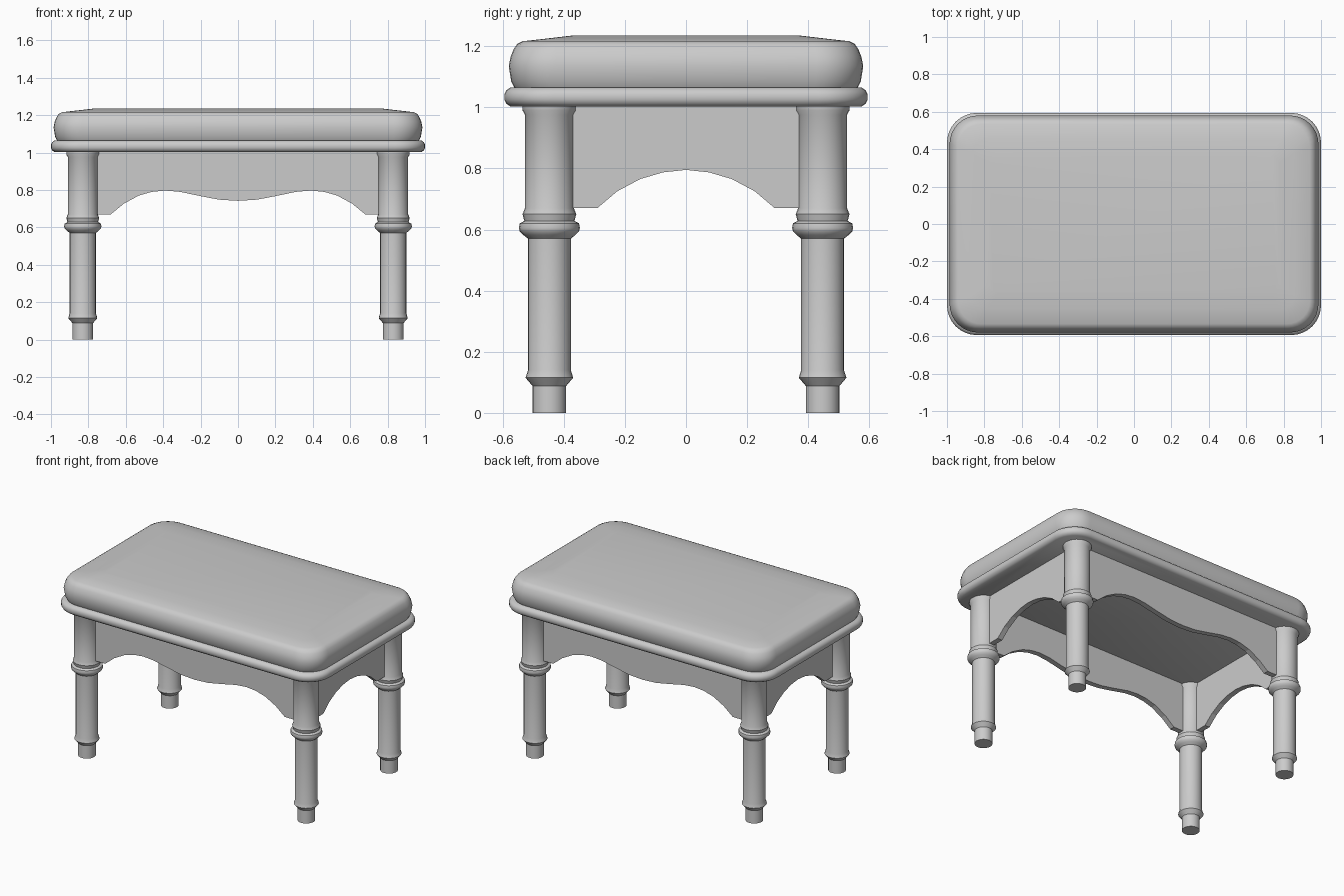
import bpy, bmesh, math
from mathutils import Matrix

cube = bpy.data.objects.get("Cube")
if cube:
    bpy.data.objects.remove(cube)

grey = bpy.data.materials.new("plain grey")
grey.use_nodes = True
colour = (0.6, 0.6, 0.6, 1)
grey.diffuse_color = colour
grey.node_tree.nodes["Principled BSDF"].inputs["Base Color"].default_value = colour

LEG_X, LEG_Y = 0.83, 0.447


def finish(name, bm, angle=None):
    bmesh.ops.recalc_face_normals(bm, faces=bm.faces)
    mesh = bpy.data.meshes.new(name)
    bm.to_mesh(mesh)
    bm.free()
    mesh.materials.append(grey)
    ob = bpy.data.objects.new(name, mesh)
    bpy.context.collection.objects.link(ob)
    if angle:
        bpy.ops.object.select_all(action="DESELECT")
        ob.select_set(True)
        bpy.context.view_layer.objects.active = ob
        bpy.ops.object.shade_smooth_by_angle(angle=math.radians(angle))
    return ob


def skin(bm, rings):
    """Join rings of points with quads and cap both ends."""
    loops = [[bm.verts.new(p) for p in ring] for ring in rings]
    for a, b in zip(loops, loops[1:]):
        for i in range(len(a)):
            j = (i + 1) % len(a)
            bm.faces.new((a[i], a[j], b[j], b[i]))
    bm.faces.new(loops[0][::-1])
    bm.faces.new(loops[-1])


def rounded_ring(half_x, half_y, radius, z, steps=8):
    pts = []
    for k, (sx, sy) in enumerate([(1, 1), (-1, 1), (-1, -1), (1, -1)]):
        for s in range(steps + 1):
            a = math.pi / 2 * (k + s / steps)
            pts.append((sx * (half_x - radius) + radius * math.cos(a),
                        sy * (half_y - radius) + radius * math.sin(a), z))
    return pts


def rounded_slab(name, profile, angle):
    """Profile is a list of (inset, height) around a rounded rectangle."""
    bm = bmesh.new()
    skin(bm, [rounded_ring(1 - d, 0.594 - d, max(0.16 - d * 0.6, 0.05), z)
              for d, z in profile])
    return finish(name, bm, angle)


# Seat board with a rounded rim
rounded_slab("seat_board", [(0.02, 1.002), (0.006, 1.012), (0, 1.025), (0, 1.043),
                            (0.006, 1.055), (0.02, 1.065)], 50)

# Padded cushion, slightly crowned
rounded_slab("cushion", [(0.032, 1.065), (0.022, 1.085), (0.014, 1.135), (0.02, 1.165),
                         (0.03, 1.19), (0.042, 1.207), (0.06, 1.216),
                         (0.14, 1.225), (0.225, 1.235)], 50)

# Turned legs
LEG = [(0.055, 0), (0.055, 0.088), (0.078, 0.115), (0.070, 0.14), (0.070, 0.57),
       (0.085, 0.582), (0.097, 0.594), (0.1, 0.605), (0.097, 0.62), (0.082, 0.628),
       (0.088, 0.65), (0.08, 0.67), (0.08, 0.975), (0.088, 0.99), (0.088, 1.004)]
for x, side in ((1, "left"), (-1, "right")):
    for y, end in ((-1, "front"), (1, "back")):
        bm = bmesh.new()
        skin(bm, [[(x * LEG_X + r * math.cos(t * math.tau / 24),
                    y * LEG_Y + r * math.sin(t * math.tau / 24), z)
                   for t in range(24)] for r, z in LEG])
        finish(f"{end}_{side}_leg", bm, 35)


# Scalloped aprons between the legs
def apron(name, half_edge, half_length, matrix):
    lower = half_edge + [(-x, z) for x, z in half_edge[-2::-1]]
    outline = [(half_length, 1.004)] + lower + [(-half_length, 1.004)]
    bm = bmesh.new()
    skin(bm, [[(x, y, z) for x, z in outline] for y in (-0.018, 0.018)])
    bm.transform(matrix)
    finish(name, bm)


LONG = [(0.8, 0.67), (0.68, 0.67), (0.61, 0.727), (0.53, 0.77), (0.46, 0.79),
        (0.39, 0.797), (0.31, 0.79), (0.2, 0.767), (0.1, 0.748), (0, 0.742)]
SHORT = [(0.42, 0.67), (0.29, 0.67), (0.225, 0.725), (0.15, 0.765),
         (0.075, 0.787), (0, 0.795)]
for s, long_name, short_name in ((-1, "front", "right"), (1, "back", "left")):
    apron(f"{long_name}_apron", LONG, 0.8, Matrix.Translation((0, s * LEG_Y, 0)))
    apron(f"{short_name}_apron", SHORT, 0.42,
          Matrix.Translation((s * LEG_X, 0, 0)) @ Matrix.Rotation(math.pi / 2, 4, "Z"))
